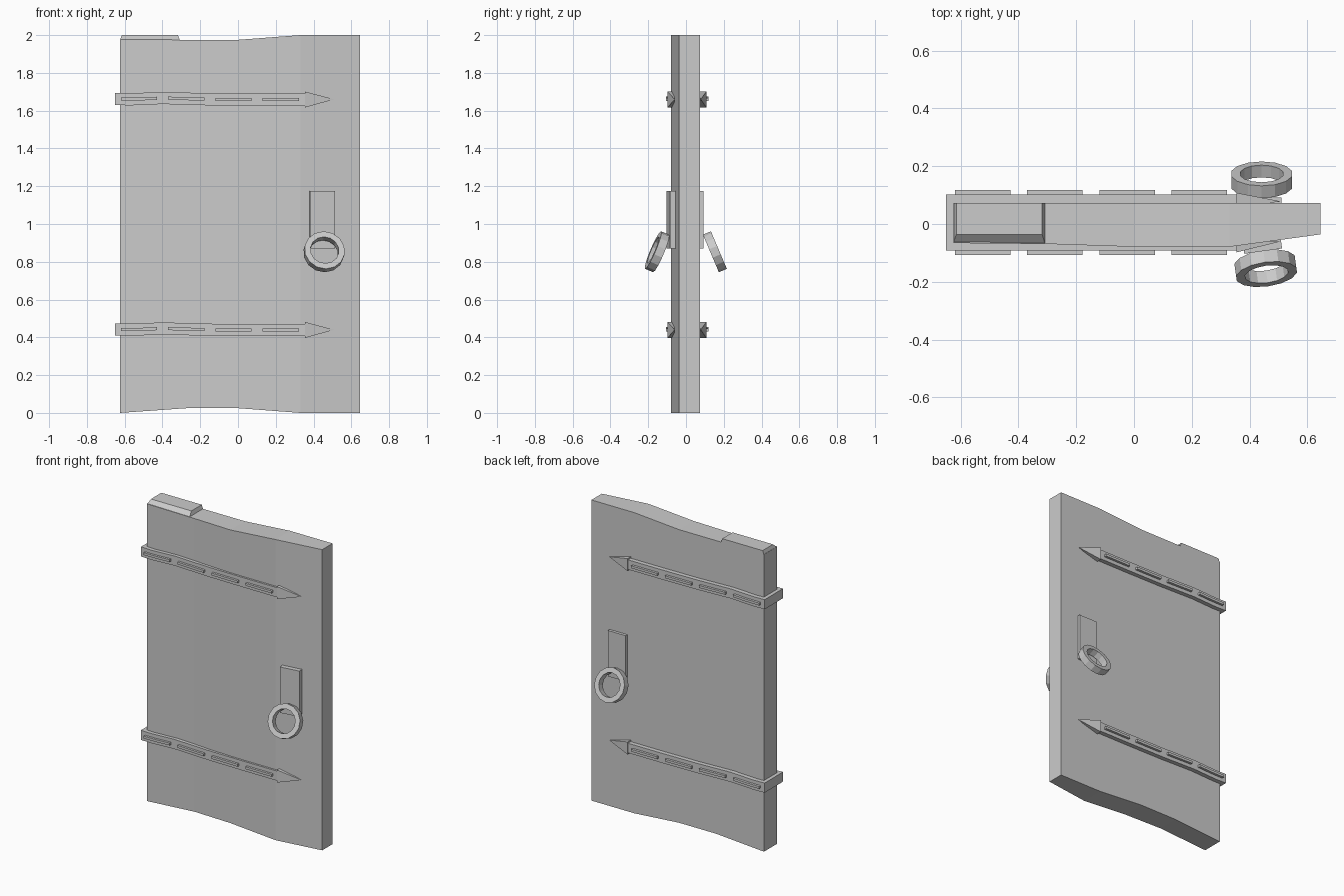
import bpy, bmesh, math
from mathutils import Matrix, Vector

cube = bpy.data.objects.get("Cube")
if cube:
    bpy.data.objects.remove(cube, do_unlink=True)

grey = bpy.data.materials.new("plain_grey")
grey.use_nodes = True
grey.diffuse_color = (0.6, 0.6, 0.6, 1)
grey.node_tree.nodes["Principled BSDF"].inputs["Base Color"].default_value = (0.6, 0.6, 0.6, 1)


def finish(name, bm, matrix=None):
    """Turn a bmesh into a flat-shaded object."""
    bmesh.ops.recalc_face_normals(bm, faces=bm.faces)
    mesh = bpy.data.meshes.new(name)
    bm.to_mesh(mesh)
    bm.free()
    mesh.materials.append(grey)
    obj = bpy.data.objects.new(name, mesh)
    bpy.context.collection.objects.link(obj)
    if matrix:
        obj.matrix_world = matrix
    return obj


def loft(name, sections, matrix=None, closed=False):
    """Skin equal-length loops of points, capping the ends unless closed."""
    bm = bmesh.new()
    loops = [[bm.verts.new(p) for p in s] for s in sections]
    pairs = list(zip(loops, loops[1:]))
    if closed:
        pairs.append((loops[-1], loops[0]))
    else:
        bm.faces.new(loops[0])
        bm.faces.new(loops[-1])
    for a, b in pairs:
        n = len(a)
        for i in range(n):
            j = (i + 1) % n
            bm.faces.new((a[i], a[j], b[j], b[i]))
    return finish(name, bm, matrix)


def section(x, y0, y1, z0, z1):
    return [(x, y0, z0), (x, y1, z0), (x, y1, z1), (x, y0, z1)]


def box(name, x0, x1, y0, y1, z0, z1, matrix=None):
    return loft(name, [section(x, y0, y1, z0, z1) for x in (x0, x1)], matrix)


# Door slab: warped top, bottom and front (x, front y, bottom z, top z)
BACK = 0.073
slab = [(-0.625, -0.066, 0.0, 1.977), (-0.27, -0.07, 0.025, 1.975),
        (0, -0.079, 0.025, 1.975), (0.33, -0.079, 0.0, 2.0), (0.645, -0.036, 0.0, 2.0)]
loft("door_slab", [section(x, y, BACK, z0, z1) for x, y, z0, z1 in slab])

# Raised corner on the top edge, bevelled towards the front and sides
lower = [(-0.625, -0.066), (-0.308, -0.069), (-0.308, BACK), (-0.625, BACK)]
upper = [(-0.615, -0.036), (-0.318, -0.036), (-0.318, BACK), (-0.615, BACK)]
loft("top_corner_block", [[(x, y, 1.973) for x, y in lower],
                          [(x, y, 2.0) for x, y in upper]])

# Strap hinges
wave = [(-0.65, 0.002), (-0.57, 0.0), (-0.4, 0.007), (-0.15, 0.0), (0.12, -0.002), (0.355, -0.002)]


def sway(x):
    """Height of the strap's wavy centre line."""
    for (xa, za), (xb, zb) in zip(wave, wave[1:]):
        if x <= xb:
            return za + (zb - za) * (x - xa) / (xb - xa)
    return wave[-1][1]


sides = (("front", -1, 0.092, 0.107, -0.06), ("back", 1, 0.102, 0.118, 0.078))
for level, z in (("upper", 1.66), ("lower", 0.44)):
    loft(level + "_strap", [section(x, -0.092, 0.102, z + dz - 0.032, z + dz + 0.032)
                            for x, dz in wave])
    for side, s, face, raised, tip_y in sides:
        # Spear-shaped strap end
        bm = bmesh.new()
        base = [bm.verts.new(p) for p in
                section(0.355, s * 0.06, s * (face + 0.006), z - 0.043, z + 0.041)]
        tip = bm.verts.new((0.51, tip_y, z))
        bm.faces.new(base)
        for a, b in zip(base, base[1:] + base[:1]):
            bm.faces.new((a, b, tip))
        finish(f"{level}_{side}_strap_point", bm)
        # Four raised ribs along the strap
        for i in range(4):
            x0 = -0.62 + i * 0.25
            xs = (x0, x0 + 0.095, x0 + 0.192)
            loft(f"{level}_{side}_rib_{i + 1}",
                 [section(x, s * 0.08, s * raised, z + sway(x) - 0.008, z + sway(x) + 0.008)
                  for x in xs])

# Handle plates and hanging rings
SIDES = 14
R_OUT, R_IN, HALF = 0.108, 0.076, 0.023
profile = [(R_OUT, -HALF), (R_OUT, HALF), (R_IN, HALF), (R_IN, -HALF)]
handles = (("front", -1, 0.456, -0.078, math.radians(8), -0.153),
           ("back", 1, 0.442, 0.076, 0, 0.153))
for side, s, x, plate_y, turn, ring_y in handles:
    yaw = Matrix.Rotation(turn, 4, "Z")
    box(side + "_handle_plate", -0.066, 0.066, -0.016, 0.016, 0.87, 1.175,
        Matrix.Translation((0.445, plate_y, 0)) @ yaw)
    tilt = Matrix.Rotation(s * math.radians(23), 4, "X")
    rings = []
    for i in range(SIDES):
        a = math.tau * i / SIDES
        rings.append([Vector((r * math.sin(a), d, r * math.cos(a))) for r, d in profile])
    loft(side + "_handle_ring", rings,
         Matrix.Translation((x, ring_y, 0.853)) @ yaw @ tilt, closed=True)
